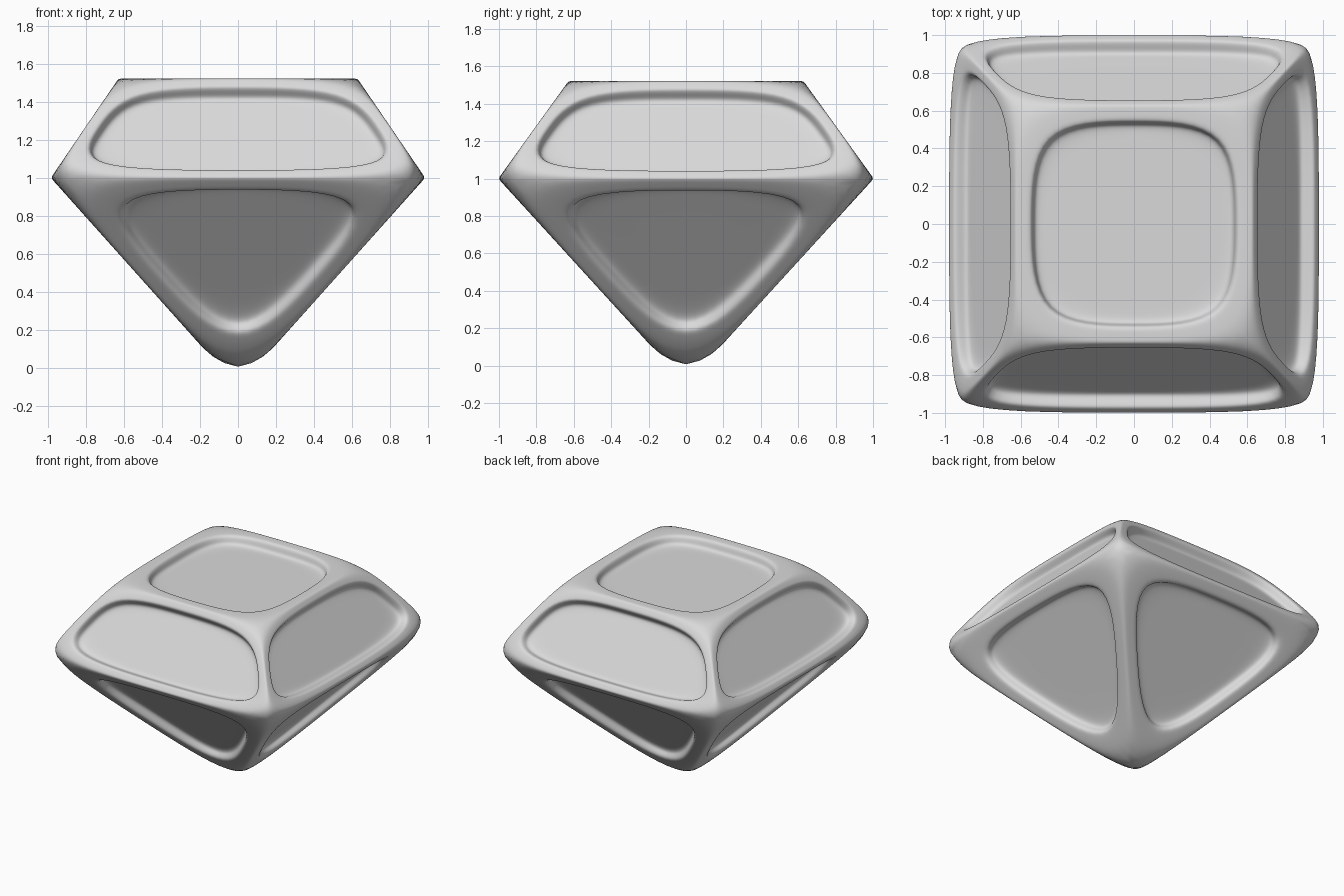
import bpy, bmesh

if "Cube" in bpy.data.objects:
    bpy.data.objects.remove(bpy.data.objects["Cube"])

# Control sizes of the square-cut gem
GIRDLE_X, GIRDLE_Y, GIRDLE_Z = 0.984, 1.004, 1.0
TABLE, TABLE_Z = 0.628, 1.522
TIP_Z = -0.10
TABLE_RIM, CROWN_RIM, LOWER_RIM = 0.08, 0.055, 0.09
WALL, DEPTH, HOLD = 0.02, 0.07, 0.04
EDGE_CREASE, RIM_CREASE = 0.41, 0.30       # semi-sharp edges

bm = bmesh.new()
crease = bm.edges.layers.float.new("crease_edge")


def ring(hx, hy, z):
    return [bm.verts.new((sx * hx, sy * hy, z))
            for sx, sy in ((-1, -1), (1, -1), (1, 1), (-1, 1))]


def inset(faces, thickness, depth=0.0):
    bm.normal_update()
    bmesh.ops.inset_individual(bm, faces=faces, thickness=thickness, depth=depth,
                               use_even_offset=True)


# Basic faceted stone: table, four crown facets, four lower facets
table = ring(TABLE, TABLE, TABLE_Z)
girdle = ring(GIRDLE_X, GIRDLE_Y, GIRDLE_Z)
tip = bm.verts.new((0, 0, TIP_Z))
top = [bm.faces.new(table)]
crown, lower = [], []
for i in range(4):
    j = (i + 1) % 4
    crown.append(bm.faces.new((girdle[i], girdle[j], table[j], table[i])))
    lower.append(bm.faces.new((tip, girdle[j], girdle[i])))
bmesh.ops.recalc_face_normals(bm, faces=bm.faces[:])
facets = top + crown + lower
stone_edges = bm.edges[:]

# Raised rim around each facet, a steep wall, and a flat sunken floor
inset(top, TABLE_RIM)
inset(crown, CROWN_RIM)
inset(lower, LOWER_RIM)
inset(facets, WALL, -DEPTH)
for e in bm.edges:
    e[crease] = RIM_CREASE
for e in stone_edges:
    e[crease] = EDGE_CREASE
inset(facets, HOLD)
for f in facets:
    for v in f.verts:
        for e in v.link_edges:
            e[crease] = 0.0

for f in bm.faces:
    f.smooth = True
mesh = bpy.data.meshes.new("gem")
bm.to_mesh(mesh)
bm.free()
gem = bpy.data.objects.new("gem", mesh)
bpy.context.collection.objects.link(gem)

# Smooth surface
sub = gem.modifiers.new("smooth", 'SUBSURF')
sub.levels = sub.render_levels = 4

grey = bpy.data.materials.new("light grey")
grey.diffuse_color = (0.7, 0.7, 0.7, 1)
grey.use_nodes = True
grey.node_tree.nodes["Principled BSDF"].inputs["Base Color"].default_value = grey.diffuse_color
mesh.materials.append(grey)
